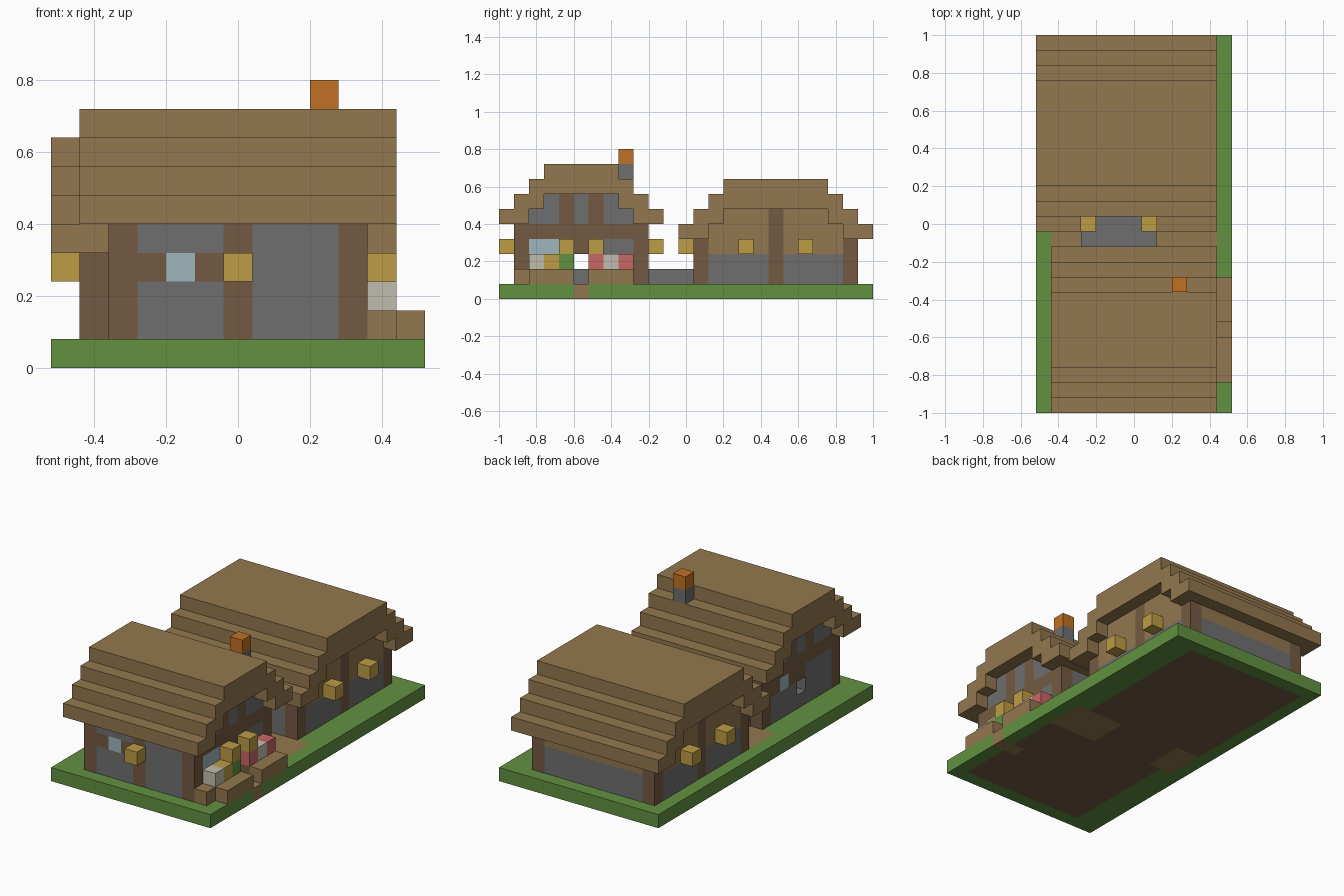
import bpy
import bmesh
from math import radians
from mathutils import Vector

cube = bpy.data.objects.get("Cube")
if cube:
    bpy.data.objects.remove(cube, do_unlink=True)

UNIT = 0.08
ORIGIN = Vector((-0.52, -1.0, 0.0))


def linear(c):
    c /= 255
    return c / 12.92 if c <= 0.04045 else ((c + 0.055) / 1.055) ** 2.4


# Flat colours
PALETTE = {
    "planks": (147, 119, 78), "dark_timber": (116, 90, 66),
    "stone": (111, 111, 111), "grass": (97, 145, 64),
    "glass": (157, 182, 189), "lamp_yellow": (188, 156, 68),
    "petal_white": (192, 190, 175), "petal_pink": (200, 102, 100),
    "ember_orange": (192, 113, 35),
}
NAMES = list(PALETTE)
MATERIALS = []
for name, rgb in PALETTE.items():
    mat = bpy.data.materials.new(name)
    mat.use_nodes = True
    colour = [linear(c) for c in rgb] + [1.0]
    mat.diffuse_color = colour
    shader = mat.node_tree.nodes["Principled BSDF"]
    shader.inputs["Base Color"].default_value = colour
    shader.inputs["Roughness"].default_value = 0.9
    MATERIALS.append(mat)

blocks = {}  # cell -> (part, colour)


def span(v):
    return range(*v) if isinstance(v, tuple) else range(v, v + 1)


def cells(x, y, z):
    return [(i, j, k) for i in span(x) for j in span(y) for k in span(z)]


def fill(part, colour, x, y, z):
    for c in cells(x, y, z):
        blocks[c] = (part, colour)


def carve(x, y, z):
    for c in cells(x, y, z):
        blocks.pop(c, None)


def walls(part, colour, x, y, z):
    """Four walls, one block thick."""
    for i in (x[0], x[1] - 1):
        fill(part, colour, i, y, z)
    for j in (y[0], y[1] - 1):
        fill(part, colour, x, j, z)


def corners(part, x, y, z):
    for i in (x[0], x[1] - 1):
        for j in (y[0], y[1] - 1):
            fill(part, "dark_timber", i, j, z)


def stepped_roof(part, x, y, base):
    """Two open eave steps, then two full steps."""
    for n in range(4):
        lo, hi = y[0] + n, y[1] - n
        if n < 2:
            fill(part, "planks", x, (lo, lo + 2), base + n)
            fill(part, "planks", x, (hi - 2, hi), base + n)
        else:
            fill(part, "planks", x, (lo, hi), base + n)


# Ground, earth under the houses, paths
fill("ground", "grass", (0, 13), (0, 25), 0)
fill("ground", "dark_timber", (2, 12), (1, 10), 0)
fill("ground", "dark_timber", (1, 11), (13, 24), 0)
fill("ground", "planks", (1, 12), (10, 13), 0)
fill("ground", "dark_timber", (3, 8), (10, 13), 0)
fill("ground", "planks", (11, 13), 5, 0)
fill("stone_walkway", "stone", (3, 8), (10, 13), 1)

# Front house walls
FX, FY = (2, 11), (1, 10)
part = "front_house_walls"
walls(part, "stone", FX, FY, (1, 5))
fill(part, "dark_timber", 6, 1, (1, 5))
fill(part, "dark_timber", (3, 6), 1, 3)
fill(part, "glass", 4, 1, 3)
for side in (2, 10):
    fill(part, "dark_timber", side, FY, 4)
    fill(part, "stone", side, (2, 9), 5)
    fill(part, "stone", side, (3, 8), 6)
    for post in (4, 6):
        fill(part, "dark_timber", side, post, (5, 7))
fill(part, "dark_timber", 10, (4, 7), (1, 4))
fill(part, "glass", 10, (2, 4), 3)
fill(part, "dark_timber", 2, (5, 9), 3)
fill(part, "dark_timber", 2, 5, (2, 4))
fill(part, "glass", 2, 7, 3)
corners(part, FX, FY, (1, 5))
for post in (3, 7):
    fill(part, "dark_timber", post, 9, (1, 5))
carve(10, 5, (1, 3))
carve(2, 5, 2)
carve((4, 7), 9, (2, 4))

# Back house walls
BX, BY = (1, 11), (13, 24)
part = "back_house_walls"
walls(part, "stone", BX, BY, (1, 3))
walls(part, "planks", BX, BY, 3)
corners(part, BX, BY, (1, 4))
for side in (1, 10):
    fill(part, "planks", side, (14, 23), 4)
    fill(part, "planks", side, (15, 22), 5)
    fill(part, "dark_timber", side, 18, (1, 6))
for post in (3, 7):
    fill(part, "dark_timber", post, 13, (1, 4))
carve((4, 7), 13, (2, 4))

# Roofs, with a gap above the walkway
stepped_roof("front_house_roof", (1, 12), (0, 11), 5)
stepped_roof("back_house_roof", (0, 12), (12, 25), 4)
carve((3, 8), 12, 4)

# Chimney
fill("chimney", "stone", 9, 8, 8)
fill("chimney", "ember_orange", 9, 8, 9)

# Lanterns
for i, j in ((6, 0), (11, 4), (11, 6)):
    fill("lanterns", "lamp_yellow", i, j, 3)
for i in (3, 7):
    for j in (10, 12):
        fill("lanterns", "lamp_yellow", i, j, 3)
for i in (0, 11):
    for j in (16, 20):
        fill("lanterns", "lamp_yellow", i, j, 3)

# Planters and flowers beside the door
fill("planters", "planks", 11, 1, 1)
for start, row in ((2, ("petal_white", "lamp_yellow", "grass")),
                   (6, ("petal_pink", "petal_white", "petal_pink"))):
    fill("planters", "planks", 12, (start, start + 3), 1)
    fill("planters", "dark_timber", 11, (start, start + 3), 1)
    for n, colour in enumerate(row):
        fill("flowers", colour, 11, start + n, 2)


def build(part):
    """Mesh the exposed block faces of one part and merge flat areas."""
    bm = bmesh.new()
    for cell, (owner, colour) in blocks.items():
        if owner != part:
            continue
        centre = Vector(cell) + Vector((0.5, 0.5, 0.5))
        for axis in range(3):
            for sign in (-1, 1):
                n = Vector((0, 0, 0))
                n[axis] = sign
                if tuple(int(a + b) for a, b in zip(cell, n)) in blocks:
                    continue
                u = Vector((0, 0, 0))
                u[(axis + 1) % 3] = 1
                v = n.cross(u)
                ring = [centre + (n + u * a + v * b) / 2
                        for a, b in ((1, 1), (-1, 1), (-1, -1), (1, -1))]
                face = bm.faces.new([bm.verts.new(ORIGIN + p * UNIT) for p in ring])
                face.material_index = NAMES.index(colour)
    bmesh.ops.remove_doubles(bm, verts=bm.verts[:], dist=0.001)
    bmesh.ops.dissolve_limit(bm, angle_limit=radians(1), verts=bm.verts[:],
                             edges=bm.edges[:], delimit={'MATERIAL'})
    mesh = bpy.data.meshes.new(part)
    bm.to_mesh(mesh)
    bm.free()
    for mat in MATERIALS:
        mesh.materials.append(mat)
    obj = bpy.data.objects.new(part, mesh)
    bpy.context.scene.collection.objects.link(obj)


for part in dict.fromkeys(owner for owner, _ in blocks.values()):
    build(part)
